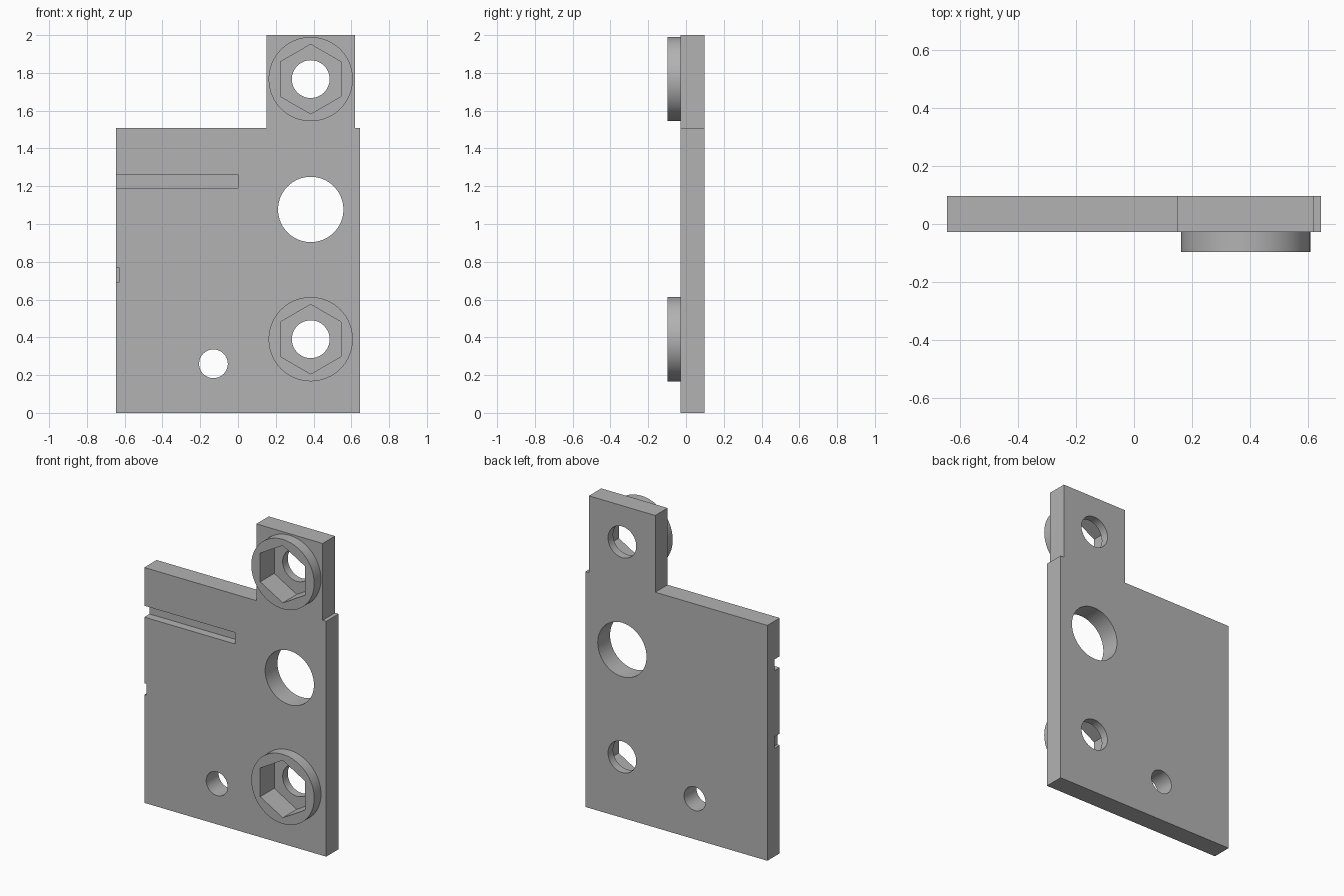
import bpy, bmesh, math
from mathutils import Matrix, Vector

cube = bpy.data.objects.get("Cube")
if cube:
    bpy.data.objects.remove(cube, do_unlink=True)

BACK, FACE, RIM = 0.097, -0.028, -0.097   # depths along y
POCKET_FLOOR = 0.045
BOLTS = [(0.385, 1.767), (0.385, 0.39)]

grey = bpy.data.materials.new("plain_grey")
grey.use_nodes = True
colour = (0.45, 0.45, 0.45, 1)
grey.diffuse_color = colour
grey.node_tree.nodes["Principled BSDF"].inputs["Base Color"].default_value = colour


def add_object(name, bm):
    bmesh.ops.recalc_face_normals(bm, faces=bm.faces)
    mesh = bpy.data.meshes.new(name)
    bm.to_mesh(mesh)
    bm.free()
    mesh.materials.append(grey)
    obj = bpy.data.objects.new(name, mesh)
    bpy.context.collection.objects.link(obj)
    return obj


def prism(name, outline, y0, y1):
    """Extrude an x-z outline from y0 to y1."""
    bm = bmesh.new()
    face = bm.faces.new([bm.verts.new((x, y0, z)) for x, z in outline])
    moved = bmesh.ops.extrude_face_region(bm, geom=[face])["geom"]
    bmesh.ops.translate(bm, vec=(0, y1 - y0, 0),
                        verts=[v for v in moved if isinstance(v, bmesh.types.BMVert)])
    return add_object(name, bm)


def disc(name, centre, radius, y0, y1, sides=64):
    """Round or polygonal prism along y, with a corner pointing up."""
    x, z = centre
    turn = [math.tau * i / sides for i in range(sides)]
    return prism(name, [(x + radius * math.sin(a), z + radius * math.cos(a)) for a in turn], y0, y1)


def box(name, x0, x1, z0, z1, y0, y1):
    return prism(name, [(x0, z0), (x1, z0), (x1, z1), (x0, z1)], y0, y1)


def combine(target, tool, operation):
    """Apply a boolean and discard the tool."""
    tool.hide_render = True
    mod = target.modifiers.new("boolean", "BOOLEAN")
    mod.operation, mod.solver, mod.object = operation, "EXACT", tool
    bpy.context.view_layer.objects.active = target
    bpy.ops.object.modifier_apply(modifier=mod.name)
    bpy.data.objects.remove(tool, do_unlink=True)


# Plate with an upright tab
plate = prism("mounting_plate", [
    (-0.645, 0), (0.645, 0), (0.645, 1.508), (0.62, 1.508),
    (0.62, 2), (0.15, 2), (0.15, 1.508), (-0.645, 1.508)], FACE, BACK)

# Round bosses with hexagonal nut pockets and bolt holes
for bolt in BOLTS:
    combine(plate, disc("boss", bolt, 0.223, RIM, 0), "UNION")
for bolt in BOLTS:
    combine(plate, disc("nut_pocket", bolt, 0.184, -0.2, POCKET_FLOOR, 6), "DIFFERENCE")
    combine(plate, disc("bolt_hole", bolt, 0.1, 0, 0.2), "DIFFERENCE")

# Large and small through holes
for centre, radius in (((0.385, 1.077), 0.173), ((-0.13, 0.26), 0.076)):
    combine(plate, disc("through_hole", centre, radius, -0.2, 0.2), "DIFFERENCE")

# Long groove and small edge notch in the front face
combine(plate, box("groove", -0.7, 0, 1.19, 1.263, -0.2, 0.025), "DIFFERENCE")
combine(plate, box("edge_notch", -0.7, -0.628, 0.693, 0.767, -0.2, 0.025), "DIFFERENCE")

# Smooth round walls, crisp edges
bpy.ops.object.select_all(action="DESELECT")
plate.select_set(True)
bpy.context.view_layer.objects.active = plate
bpy.ops.object.shade_smooth_by_angle(angle=math.radians(30))
